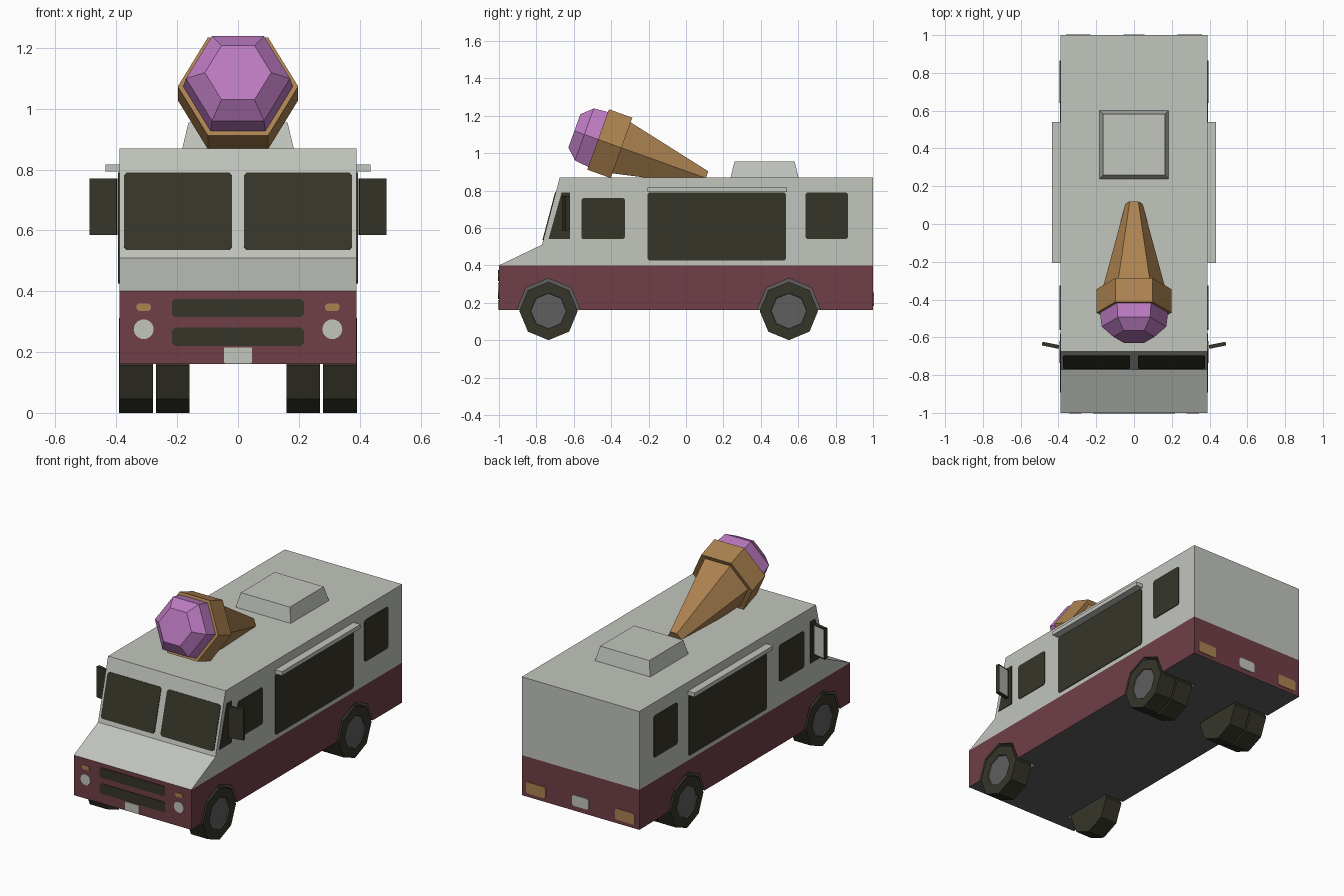
import bpy, bmesh, math
from mathutils import Vector, Matrix

if "Cube" in bpy.data.objects:
    bpy.data.objects.remove(bpy.data.objects["Cube"])


def material(name, r, g, b):
    m = bpy.data.materials.new(name)
    lin = [((c / 255 + 0.055) / 1.055) ** 2.4 for c in (r, g, b)]
    m.diffuse_color = (*lin, 1)
    m.use_nodes = True
    m.node_tree.nodes["Principled BSDF"].inputs["Base Color"].default_value = m.diffuse_color
    return m


GREY = material("chassis_grey", 94, 94, 94)
MAROON = material("maroon_paint", 112, 62, 71)
WHITE = material("off_white_paint", 194, 197, 190)
DARK = material("dark_glass_and_rubber", 54, 53, 41)
TAN = material("waffle_tan", 172, 130, 80)
PINK = material("berry_scoop", 187, 122, 192)


def finish(name, bm, mats):
    bmesh.ops.recalc_face_normals(bm, faces=bm.faces)
    me = bpy.data.meshes.new(name)
    bm.to_mesh(me)
    bm.free()
    for m in mats:
        me.materials.append(m)
    ob = bpy.data.objects.new(name, me)
    bpy.context.collection.objects.link(ob)
    return ob


def prism(name, points, offset, mats):
    """Extrude a flat outline by an offset vector."""
    bm = bmesh.new()
    face = bm.faces.new([bm.verts.new(p) for p in points])
    ext = bmesh.ops.extrude_face_region(bm, geom=[face], use_keep_orig=True)
    verts = [g for g in ext["geom"] if isinstance(g, bmesh.types.BMVert)]
    bmesh.ops.translate(bm, verts=verts, vec=offset)
    return finish(name, bm, mats)


def loft(name, origin, axis, u, sections, sides, mats):
    """Polygon rings along an axis; sections are (distance, radius, material)."""
    axis, u, origin = Vector(axis).normalized(), Vector(u), Vector(origin)
    v = axis.cross(u)
    bm = bmesh.new()
    rings = []
    for s, r, _ in sections:
        rings.append([bm.verts.new(origin + axis * s + r * (u * math.cos(a) + v * math.sin(a)))
                      for a in (math.tau * i / sides for i in range(sides))])
    for k in range(len(rings) - 1):
        for i in range(sides):
            j = (i + 1) % sides
            f = bm.faces.new((rings[k][i], rings[k][j], rings[k + 1][j], rings[k + 1][i]))
            f.material_index = sections[k + 1][2]
    bm.faces.new(rings[0]).material_index = sections[0][2]
    bm.faces.new(rings[-1]).material_index = sections[-1][2]
    return finish(name, bm, mats)


def rect(a0, a1, b0, b1, c=0.01):
    """Rectangle outline with clipped corners."""
    return [(a0 + c, b0), (a1 - c, b0), (a1, b0 + c), (a1, b1 - c),
            (a1 - c, b1), (a0 + c, b1), (a0, b1 - c), (a0, b0 + c)]


def box(name, centre, size, mats, rot=0):
    bm = bmesh.new()
    bmesh.ops.create_cube(bm, size=1, matrix=Matrix.Translation(centre)
                          @ Matrix.Rotation(rot, 4, "Z") @ Matrix.Diagonal((*size, 1)))
    return bm if mats is None else finish(name, bm, mats)


T = 0.004   # plate thickness
W = 0.39    # half width of the van

# Van body: side profile extruded across, split into two paint bands
profile = [(-1, .16), (1, .16), (1, .87), (-.675, .87), (-.77, .51), (-1, .40)]
body = prism("van_body", [(-W, y, z) for y, z in profile], (2 * W, 0, 0), [GREY, MAROON, WHITE])
bm = bmesh.new()
bm.from_mesh(body.data)
bmesh.ops.bisect_plane(bm, geom=bm.verts[:] + bm.edges[:] + bm.faces[:],
                       plane_co=(0, 0, .40), plane_no=(0, 0, 1), dist=1e-4)
for f in bm.faces:
    f.material_index = 0 if f.normal.z < -.9 else 1 if f.calc_center_median().z < .40 else 2
bm.to_mesh(body.data)
bm.free()

# Wheels and the wheel wells cut for them (rear wheels are doubled)
for sx, side in ((1, "right"), (-1, "left")):
    for y, end, inner in ((-.735, "front", .26), (.55, "rear", .15)):
        cutter = loft(f"{end}_{side}_well_cutter", (sx * inner, y, .16), (sx, 0, 0), (0, 1, 0),
                      [(0, .17, 0), (.3, .17, 0)], 8, [GREY])
        mod = body.modifiers.new("well", "BOOLEAN")
        mod.operation, mod.solver, mod.object = "DIFFERENCE", "EXACT", cutter
        bpy.context.view_layer.objects.active = body
        bpy.ops.object.modifier_apply(modifier=mod.name)
        bpy.data.objects.remove(cutter)
        loft(f"{end}_{side}_wheel", (sx * .28, y, .156), (sx, 0, 0), (0, 1, 0),
             [(0, .156, 0), (.112, .156, 0), (.112, .096, 0), (.106, .094, 1)], 8, [DARK, GREY])
    loft(f"rear_{side}_inner_wheel", (sx * .16, .55, .156), (sx, 0, 0), (0, 1, 0),
         [(0, .156, 0), (.11, .156, 0)], 8, [DARK])

# Windscreen panes on the slanted front
slope = Vector((0, .095, .36))
out = Vector((0, -.36, .095)).normalized() * T
for sx, side in ((1, "right"), (-1, "left")):
    pts = [Vector((sx * a, -.77, .51)) + slope * ((b - .51) / .36)
           for a, b in rect(.02, .375, .535, .79)]
    prism(f"{side}_windscreen", pts, out, [DARK])

# Side windows, serving hatch, awning and door mirrors
for sx, side in ((1, "right"), (-1, "left")):
    panes = {"quarter_window": [(-.735, .54), (-.62, .54), (-.62, .79), (-.665, .79)],
             "cab_window": rect(-.56, -.325, .54, .76),
             "serving_hatch": rect(-.205, .535, .425, .79),
             "rear_side_window": rect(.64, .865, .54, .79)}
    for part, outline in panes.items():
        prism(f"{side}_{part}", [(sx * W, y, z) for y, z in outline], (sx * T, 0, 0), [DARK])
    box(f"{side}_awning", (sx * .412, .167, .805), (.046, .745, .024), [WHITE])
    # Mirror: dark housing with a pale inset glass facing backwards
    bm = box("", (sx * .442, -.642, .678), (.09, .02, .185), None, sx * .2)
    bm.normal_update()
    back = max(bm.faces, key=lambda f: f.normal.y)
    bmesh.ops.inset_region(bm, faces=[back], thickness=.012)
    back.material_index = 1
    finish(f"{side}_mirror", bm, [DARK, WHITE])


def end_plate(name, sy, outline, mat):
    prism(name, [(a, sy, b) for a, b in outline], (0, sy * T, 0), [mat])


# Front grille, number plate and lamps; rear lamps and plate
end_plate("upper_grille", -1, rect(-.217, .217, .315, .375), DARK)
end_plate("lower_grille", -1, rect(-.217, .217, .22, .28), DARK)
end_plate("front_plate", -1, rect(-.046, .046, .163, .215, .003), WHITE)
end_plate("rear_plate", 1, rect(-.055, .055, .19, .255), WHITE)
for sx, side in ((1, "right"), (-1, "left")):
    loft(f"{side}_headlight", (sx * .31, -1, .275), (0, -1, 0), (1, 0, 0),
         [(0, .033, 0), (T, .033, 0)], 14, [WHITE])
    x = sx * .31
    end_plate(f"{side}_indicator", -1, rect(x - .024, x + .024, .335, .36, .007), TAN)
    x = sx * .295
    end_plate(f"{side}_tail_lamp", 1, rect(x - .065, x + .065, .182, .25), TAN)

# Roof vent: tapered box
bm = box("", (0, .42, .9125), (.366, .362, .085), None)
for v in bm.verts:
    if v.co.z > .9:
        v.co.x *= .89
        v.co.y = .42 + (v.co.y - .42) * .89
finish("roof_vent", bm, [WHITE])

# Ice cream cone lying on the roof, tilted up towards the front
axis = Vector((0, -.941, .338))
mouth = Vector((0, -.47, 1.073))
loft("waffle_cone", mouth, axis, (1, 0, 0),
     [(-.612, .045, 0), (-.13, .168, 0), (-.133, .198, 0), (0, .198, 0)], 6, [TAN])
loft("ice_cream_scoop", mouth, axis, (1, 0, 0),
     [(-.02, .178, 0), (0, .18, 0), (.078, .171, 0), (.135, .109, 0)], 6, [PINK])
